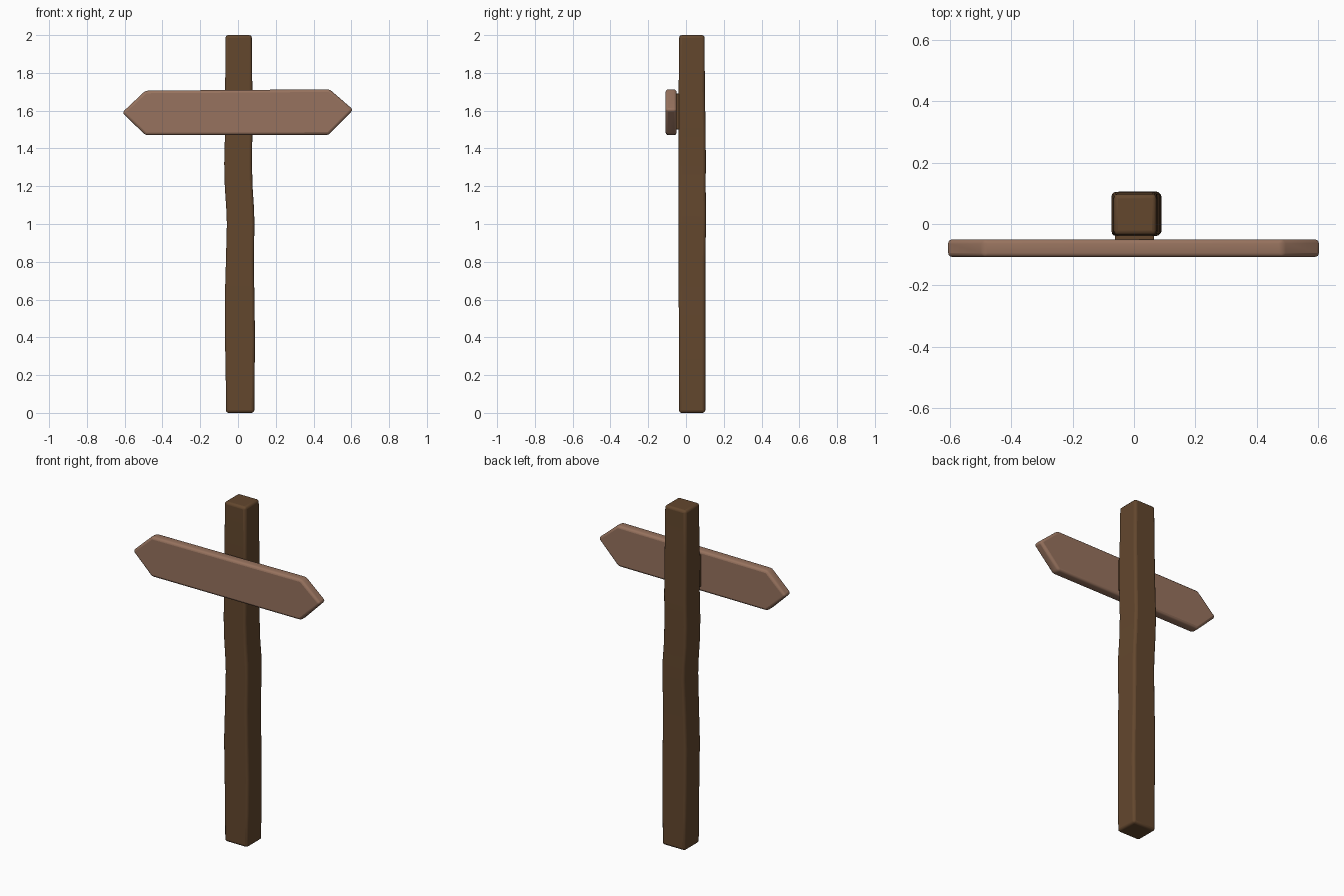
import bpy, bmesh

if "Cube" in bpy.data.objects:
    bpy.data.objects.remove(bpy.data.objects["Cube"])


def material(name, rgb):
    m = bpy.data.materials.new(name)
    m.diffuse_color = (*rgb, 1)
    m.use_nodes = True
    m.node_tree.nodes["Principled BSDF"].inputs["Base Color"].default_value = m.diffuse_color
    return m


dark_wood = material("dark wood", (0.125, 0.063, 0.027))
light_wood = material("light wood", (0.31, 0.17, 0.112))


def loft(name, loops, mat, bevel):
    """Skin a stack of equal-length point loops, cap both ends, round the edges."""
    bm = bmesh.new()
    rings = [[bm.verts.new(p) for p in loop] for loop in loops]
    n = len(rings[0])
    for a, b in zip(rings, rings[1:]):
        for i in range(n):
            j = (i + 1) % n
            bm.faces.new((a[i], a[j], b[j], b[i]))
    bm.faces.new(rings[0][::-1])
    bm.faces.new(rings[-1])
    bmesh.ops.recalc_face_normals(bm, faces=bm.faces)
    mesh = bpy.data.meshes.new(name)
    bm.to_mesh(mesh)
    bm.free()
    ob = bpy.data.objects.new(name, mesh)
    bpy.context.collection.objects.link(ob)
    mesh.materials.append(mat)
    mod = ob.modifiers.new("rounded edges", 'BEVEL')
    mod.width, mod.segments = bevel, 3
    mod.limit_method, mod.angle_limit = 'ANGLE', 0.5
    bpy.ops.object.select_all(action='DESELECT')
    bpy.context.view_layer.objects.active = ob
    ob.select_set(True)
    bpy.ops.object.shade_smooth_by_angle(angle=0.9)
    return ob


# Wavering square post: height, left, right, front, back
sections = [
    (0.00, -0.064, 0.086, -0.037, 0.102),
    (0.20, -0.065, 0.088, -0.037, 0.102),
    (0.40, -0.069, 0.090, -0.036, 0.102),
    (0.60, -0.070, 0.087, -0.039, 0.102),
    (0.80, -0.064, 0.084, -0.039, 0.102),
    (1.00, -0.059, 0.087, -0.039, 0.106),
    (1.08, -0.062, 0.085, -0.039, 0.106),
    (1.20, -0.070, 0.077, -0.039, 0.104),
    (1.32, -0.073, 0.074, -0.039, 0.105),
    (1.48, -0.069, 0.076, -0.039, 0.104),
    (1.70, -0.068, 0.076, -0.039, 0.100),
    (2.00, -0.066, 0.073, -0.036, 0.098),
]
loft("post", [[(l, f, z), (r, f, z), (r, b, z), (l, b, z)]
              for z, l, r, f, b in sections], dark_wood, 0.014)

# Double-pointed sign board
outline = [(-0.613, 1.590), (-0.49, 1.470), (0.48, 1.472),
           (0.610, 1.605), (0.485, 1.713), (-0.49, 1.706)]
loft("sign_board", [[(x, y, z) for x, z in outline] for y in (-0.108, -0.050)],
     light_wood, 0.014)

# Mounting block between the board and the post
block = [(-0.062, 1.50), (0.066, 1.50), (0.066, 1.69), (-0.062, 1.69)]
loft("mounting_block", [[(x, y, z) for x, z in block] for y in (-0.055, -0.03)],
     dark_wood, 0.004)
